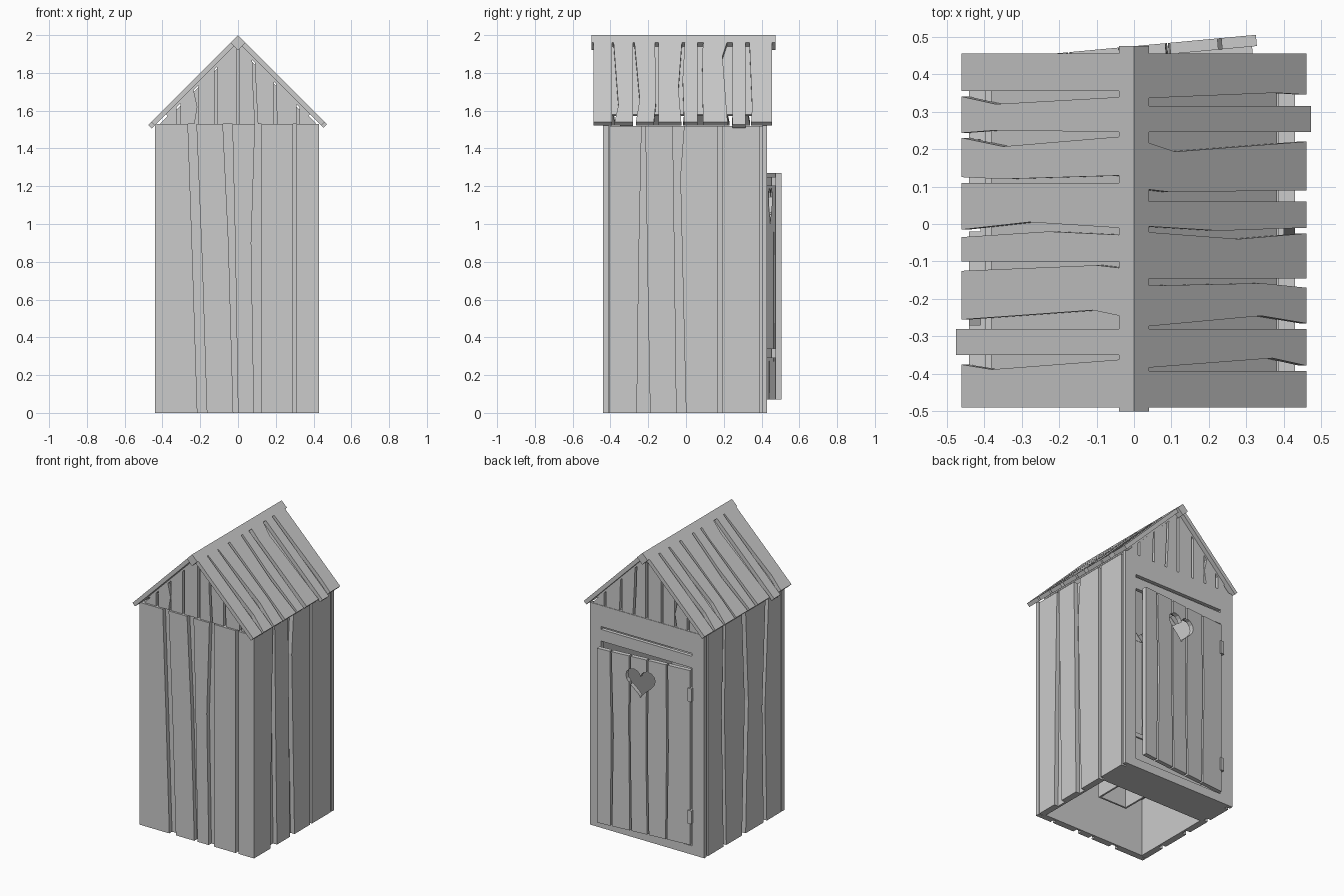
import bpy, bmesh, math
from mathutils import Matrix, Vector

old = bpy.data.objects.get("Cube")
if old:
    bpy.data.objects.remove(old, do_unlink=True)

GREY = (0.6, 0.6, 0.6, 1.0)
wood = bpy.data.materials.new("plain_grey_wood")
wood.use_nodes = True
wood.diffuse_color = GREY
wood.node_tree.nodes["Principled BSDF"].inputs["Base Color"].default_value = GREY


def finish(name, bm):
    bmesh.ops.recalc_face_normals(bm, faces=bm.faces)
    mesh = bpy.data.meshes.new(name)
    bm.to_mesh(mesh)
    bm.free()
    mesh.materials.append(wood)
    obj = bpy.data.objects.new(name, mesh)
    bpy.context.collection.objects.link(obj)
    return obj


def frame(origin, u, v, w):
    """Matrix whose axes run across, along and out of a board surface."""
    m = Matrix((u, v, w)).transposed().to_4x4()
    m.translation = Vector(origin)
    return m


def prism(bm, points, w0, w1, m):
    """Extrude a flat outline between two depths."""
    rings = [[bm.verts.new(m @ Vector((u, v, w))) for u, v in points] for w in (w0, w1)]
    bm.faces.new(rings[0])
    bm.faces.new(rings[1])
    n = len(points)
    for i in range(n):
        j = (i + 1) % n
        bm.faces.new((rings[0][i], rings[0][j], rings[1][j], rings[1][i]))


def edge(e, v0, v1):
    """A number is a straight edge; (start, bend position, bend, end) is a crooked one."""
    if isinstance(e, tuple):
        return [(e[0], v0), (e[2], e[1]), (e[3], v1)]
    return [(e, v0), (e, v1)]


def planks(name, boards, v0, v1, w0, w1, m, top=None):
    bm = bmesh.new()
    for board in boards:
        end = board[2] if len(board) > 2 else v1
        points = edge(board[0], v0, end) + edge(board[1], v0, end)[::-1]
        if top:
            points = [(u, top(u) if v == end else v) for u, v in points]
        prism(bm, points, w0, w1, m)
    return finish(name, bm)


def box(name, x0, x1, y0, y1, z0, z1, m=None):
    bm = bmesh.new()
    prism(bm, [(x0, y0), (x1, y0), (x1, y1), (x0, y1)], z0, z1, m or Matrix())
    return finish(name, bm)


X, Y, Z = Vector((1, 0, 0)), Vector((0, 1, 0)), Vector((0, 0, 1))
EAVE = 1.53

# Front wall: crooked boards over a lining
planks("front_wall_boards", [
    (-.44, (-.215, .8, -.24, -.265)),
    ((-.165, .8, -.19, -.22), (-.025, .9, -.05, -.08)),
    ((0, .9, -.015, -.03), (.085, .9, .07, .09)),
    (.125, .29), (.31, .43)], 0, EAVE, 0, .03, frame((0, -.41, 0), X, Z, -Y))
box("front_lining", -.41, .40, -.41, -.395, 0, EAVE)

# Side walls
planks("left_wall_boards", [
    (-.405, (-.26, .8, -.25, -.235)),
    ((-.19, .8, -.205, -.215), (-.05, .8, -.06, -.07)),
    ((0, 1.25, -.03, -.01), .17), (.19, .39)],
    0, 1.52, 0, .03, frame((.40, 0, 0), Y, Z, X))
planks("right_wall_boards", [
    (-.405, (-.25, .8, -.23, -.27)),
    ((-.215, .8, -.2, -.235), (-.02, .9, -.05, -.02)),
    ((.02, .9, -.01, .02), (.19, .9, .21, .2)),
    ((.22, .9, .24, .225), .39)],
    0, 1.52, 0, .03, frame((-.41, 0, 0), Y, Z, -X))
box("left_lining", .385, .40, -.40, .41, 0, 1.52)
box("right_lining", -.41, -.395, -.40, .41, 0, 1.52)

# Door wall: jambs, sill and split header
box("left_jamb", .345, .43, .405, .43, 0, 1.385)
box("right_jamb", -.44, -.345, .405, .43, 0, 1.385)
box("door_sill", -.345, .345, .405, .43, 0, .06)
box("lower_header", -.345, .345, .405, .43, 1.285, 1.365)
box("upper_header", -.44, .43, .405, .43, 1.385, EAVE)

# Gables, front and back
gable = [(-.41, -.325), (-.305, (-.23, 1.62, -.215, -.235)), (-.21, -.125),
         (-.11, -.008), (.008, (.09, 1.72, .08, .075)), ((.105, 1.72, .095, .09), .19),
         ((.21, 1.6, .205, .2), .31), (.325, .41)]


def rake(u):
    return 1.945 - abs(u)


for name, y, out in (("front_gable", -.405, -Y), ("back_gable", .405, Y)):
    m = frame((0, y, 0), X, Z, out)
    planks(name + "_boards", gable, EAVE, 1.9, 0, .022, m, rake)
    bm = bmesh.new()
    prism(bm, [(-.40, EAVE), (.40, EAVE), (0, 1.935)], -.012, 0, m)
    finish(name + "_lining", bm)

# Roof: uneven boards on each slope, listed from back to front
slopes = {
    "right": (-1, [
        (.355, .455), ((.245, .37, .25, .243), (.34, .37, .32, .34)),
        ((.13, .35, .12, .125), (.235, .35, .207, .23)),
        ((-.012, .28, .005, -.015), .11), (-.10, (-.03, .23, -.02, -.035)),
        ((-.25, .11, -.23, -.255), (-.12, .1, -.11, -.125)),
        (-.35, -.28, .475), (-.49, (-.36, .38, -.388, -.375))]),
    "left": (1, [
        ((.335, .38, .35, .345), .455), (.245, .315, .472),
        ((.095, .1, .085, .09), (.225, .11, .193, .22)),
        ((-.005, .23, -.018, -.01), .06), (-.145, (-.02, .28, -.04, -.025)),
        ((-.275, .34, -.245, -.265), (-.165, .34, -.158, -.17)),
        ((-.385, .37, -.358, -.378), -.28), (-.49, -.392)])}
for side, (s, boards) in slopes.items():
    out = Vector((s, 0, 1)).normalized()
    m = frame((0, 0, 2), Y, Vector((s, 0, -1)), out)
    planks(side + "_roof_boards", boards, .015, .46, -.027, 0, m)
    box(side + "_roof_lining", -.425, .425, .03, .40, -.039, -.027, m)

# Square ridge beam set on its corner
bm = bmesh.new()
prism(bm, [(-.04, 1.96), (0, 1.92), (.04, 1.96), (0, 2)], -.475, .5, frame((0, 0, 0), X, Z, -Y))
finish("ridge_beam", bm)

# Door standing slightly ajar
swing = math.radians(5.3)
along = Vector((math.cos(swing), math.sin(swing), 0))
outward = Vector((-math.sin(swing), math.cos(swing), 0))
door = frame((-.34, .443, 0), along, Z, outward)
door_boards = planks("door_boards", [
    (0, (.165, .7, .155, .16)), ((.175, .7, .168, .172), (.295, .6, .305, .30)),
    ((.308, .6, .316, .312), (.42, .8, .43, .425)),
    ((.432, .8, .44, .437), (.56, .7, .55, .565)), ((.572, .7, .565, .575), .668)],
    .07, 1.27, -.03, 0, door)
for name, z in (("lower", .29), ("upper", 1.2)):
    box(name + "_door_batten", .03, .655, z, z + .05, -.05, -.03, door)
for name, z in (("lower", .22), ("upper", 1.06)):
    box(name + "_hinge", -.015, .012, z, z + .09, -.025, .008, door)

# Heart-shaped opening
heart = []
for i in range(28):
    t = math.tau * i / 28
    tall = 13 * math.cos(t) - 5 * math.cos(2 * t) - 2 * math.cos(3 * t) - math.cos(4 * t)
    heart.append((.355 + .0066 * 16 * math.sin(t) ** 3, 1.11 + .0066 * tall))
bm = bmesh.new()
prism(bm, heart, -.1, .1, door)
cutter = finish("heart_cutter", bm)
cutter.hide_render = True
cut = door_boards.modifiers.new("heart", 'BOOLEAN')
cut.operation, cut.solver, cut.object = 'DIFFERENCE', 'EXACT', cutter
bpy.context.view_layer.update()
shaped = bpy.data.meshes.new_from_object(
    door_boards.evaluated_get(bpy.context.evaluated_depsgraph_get()))
door_boards.modifiers.clear()
door_boards.data = shaped
bpy.data.objects.remove(cutter, do_unlink=True)

# Floor, bench and square chute below the seat
box("floor", -.395, .385, .17, .405, 0, .02)
box("bench_front", -.395, .385, .16, .18, .02, .42)
for name, x0, x1, y0, y1 in (("back", -.395, .385, -.395, -.2), ("front", -.395, .385, 0, .19),
                             ("left", .1, .385, -.2, 0), ("right", -.395, -.1, -.2, 0)):
    box("bench_top_" + name, x0, x1, y0, y1, .40, .43)
for s, side in ((-1, "right"), (1, "left")):
    box("chute_" + side, s * .1, s * .112, -.2, 0, .15, .40)
for y, side in ((-.212, "front"), (0, "back")):
    box("chute_" + side, -.112, .112, y, y + .012, .15, .40)
